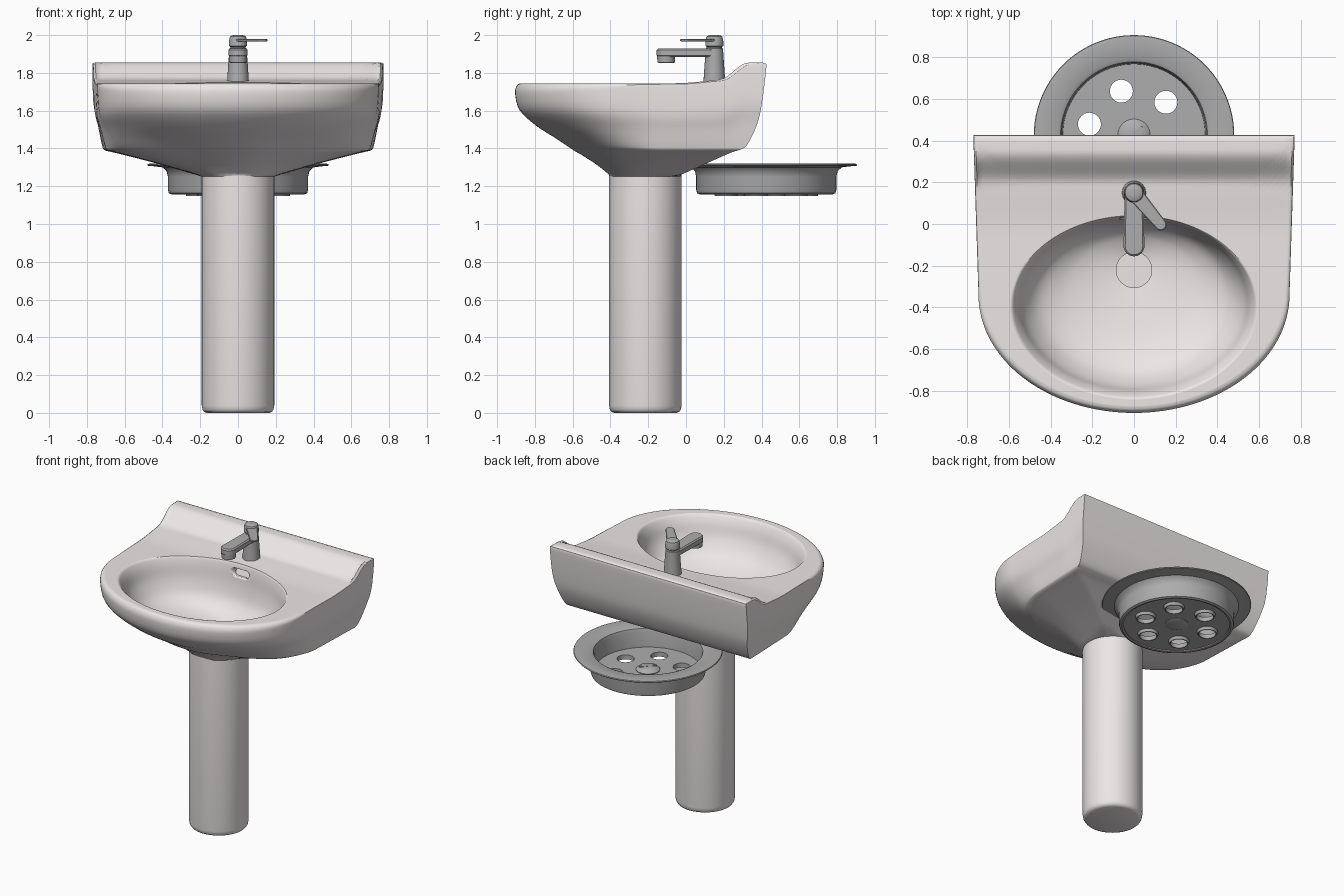
import bpy, bmesh, math
from mathutils import Vector

if "Cube" in bpy.data.objects:
    bpy.data.objects.remove(bpy.data.objects["Cube"])

def material(name, col):
    m = bpy.data.materials.new(name)
    m.diffuse_color = (*col, 1)
    m.use_nodes = True
    m.node_tree.nodes["Principled BSDF"].inputs["Base Color"].default_value = m.diffuse_color
    return m

ceramic = material("ceramic", (0.84, 0.80, 0.80))
metal = material("metal", (0.42, 0.42, 0.42))

def finish(ob, mat, angle=35):
    ob.data.materials.append(mat)
    bpy.ops.object.select_all(action='DESELECT')
    ob.select_set(True)
    bpy.context.view_layer.objects.active = ob
    bpy.ops.object.shade_smooth_by_angle(angle=math.radians(angle))
    return ob

def loft(name, rings, mat, cap=True, closed=False):
    bm = bmesh.new()
    vr = [[bm.verts.new(p) for p in r] for r in rings]
    n = len(vr[0])
    pairs = list(zip(vr, vr[1:])) + ([(vr[-1], vr[0])] if closed else [])
    for a, b in pairs:
        for i in range(n):
            j = (i + 1) % n
            bm.faces.new((a[i], a[j], b[j], b[i]))
    if cap and not closed:
        bm.faces.new(vr[0])
        bm.faces.new(vr[-1])
    bmesh.ops.recalc_face_normals(bm, faces=bm.faces)
    me = bpy.data.meshes.new(name)
    bm.to_mesh(me)
    bm.free()
    ob = bpy.data.objects.new(name, me)
    bpy.context.collection.objects.link(ob)
    return finish(ob, mat)

def circle(cx, cy, r, z, n=64):
    return [(cx + r * math.cos(2 * math.pi * i / n), cy + r * math.sin(2 * math.pi * i / n), z)
            for i in range(n)]

def lathe(name, cx, cy, profile, mat, closed=False, n=64):
    return loft(name, [circle(cx, cy, r, z, n) for r, z in profile], mat, closed=closed)

def capsule(name, p, q, rp, rq, zs, mat):
    """Flat bar with round ends; zs holds (z, inset) levels."""
    a0 = math.atan2(q[1] - p[1], q[0] - p[0])
    rings = []
    for z, inset in zs:
        ring = []
        for c, r, s in ((q, rq, -0.5), (p, rp, 0.5)):
            for k in range(17):
                a = a0 + math.pi * (s + k / 16)
                ring.append((c[0] + (r - inset) * math.cos(a), c[1] + (r - inset) * math.sin(a), z))
        rings.append(ring)
    return loft(name, rings, mat)

def spline(keys, steps):
    """Catmull-Rom through the key tuples."""
    out = []
    for i in range(len(keys) - 1):
        a, b, c, d = (Vector(keys[min(max(i + k, 0), len(keys) - 1)]) for k in (-1, 0, 1, 2))
        for s in range(steps):
            t = s / steps
            out.append(0.5 * (2 * b + (c - a) * t + (2 * a - 5 * b + 4 * c - d) * t * t
                              + (3 * b - a - 3 * c + d) * t ** 3))
    return out + [Vector(keys[-1])]

def smooth(t):
    t = min(max(t, 0), 1)
    return t * t * (3 - 2 * t)

# ---- basin: outline in plan, then rings from underside over the rim into the bowl
CY = -0.215
half = [(0.77 * i / 18, 0.425) for i in range(18)]
half += [(0.77 - 0.025 * i / 22, 0.425 - 0.765 * i / 22) for i in range(22)]
half += [(0.745 * math.cos(a), -0.34 - 0.565 * math.sin(a))
         for a in (math.pi / 2 * i / 32 for i in range(33))]
half[-1] = (0, -0.905)
outline = half + [(-x, y) for x, y in half[-2:0:-1]]

def top_z(y):
    return 1.745 + 0.02 * smooth((y + 0.05) / 0.3) + 0.09 * smooth((y - 0.19) / 0.16)

# side scale, back scale, height / front scale, height
shell = spline([
    (.985, .965, 1, .955, 1), (.996, .99, .985, .985, .97), (1, 1, .94, 1, .85),
    (.995, .965, .55, .965, .6), (.965, .925, .3, .84, .37), (.935, .84, .06, .68, .17),
    (.915, .77, 0, .55, 0), (.84, .70, -.04, .48, -.08), (.55, .5, -.2, .37, -.22),
    (.3, .3, -.36, .28, -.36)], 4)

def shell_ring(key):
    sx, sy, h, sf, hf = key
    ring = []
    for x, y in outline:
        w = smooth((-0.1 - y) / 0.75)
        kx = sx + (sf - sx) * w
        ky = sy if y > CY else kx
        hh = h + (hf - h) * w
        z = 1.39 + max(hh, 0) * (top_z(y) - 1.39) + min(hh, 0) * 0.355
        ring.append((x * kx, CY + (y - CY) * ky, z))
    return ring

def bowl_ring(f, z=None):
    ring = []
    rx, ry, cy = 0.59 - 0.505 * f, 0.44 - 0.355 * f, -0.4 + 0.18 * f
    for x, y in outline:
        a = math.atan2((y + 0.4) / 0.44, x / 0.59)
        px, py = rx * math.cos(a), cy + ry * math.sin(a)
        ring.append((px, py, top_z(py) if z is None else z))
    return ring

foot = []
for x, y in outline:
    d = Vector((x, y - CY)).normalized() * 0.19
    foot.append((d.x, CY + d.y, 1.25))
rings = [foot] + [shell_ring(k) for k in reversed(shell)]
edge, lip = rings[-1], bowl_ring(0)
for i in range(1, 25):
    t = i / 24
    ring = []
    for e, l in zip(edge, lip):
        y = e[1] + (l[1] - e[1]) * t
        ring.append((e[0] + (l[0] - e[0]) * t, y, top_z(y)))
    rings.append(ring)
bowl = spline([(0, 1.745), (.025, 1.735), (.07, 1.69), (.13, 1.6), (.26, 1.51),
               (.47, 1.455), (.7, 1.425), (1, 1.40)], 4)
rings += [bowl_ring(f, z) for f, z in bowl[1:]]
rings.append([(x, y, 1.385) for x, y, z in rings[-1]])
basin = loft("basin", rings, ceramic)

# overflow slot in the back wall of the bowl
cutter = capsule("overflow_cutter", (-0.045, 0), (0.045, 0), 0.024, 0.024,
                 [(-0.05, 0), (0.05, 0)], ceramic)
cutter.location = (0, 0.03, 1.69)
cutter.rotation_euler = (math.radians(68), 0, 0)
cutter.hide_render = True
cutter.hide_set(True)
mod = basin.modifiers.new("overflow", 'BOOLEAN')
mod.object = cutter
mod.operation = 'DIFFERENCE'
mod.solver = 'EXACT'

# ---- pedestal
lathe("pedestal", 0, CY, [(.165, 0), (.18, .006), (.188, .018), (.192, .04), (.192, 1.27)], ceramic)

# ---- tap
lathe("tap_body", 0, .15, [(.058, 1.74), (.056, 1.78), (.047, 1.91), (.047, 1.928), (.041, 1.932),
                           (.041, 1.938), (.048, 1.943), (.047, 1.975), (.042, 1.992),
                           (.03, 1.999), (.012, 2.0)], metal, n=40)
capsule("tap_spout", (0, .15), (0, -.105), .045, .05,
        [(1.885, .008), (1.892, 0), (1.922, 0), (1.93, .008)], metal)
lathe("tap_nozzle", 0, -.105, [(.04, 1.853), (.046, 1.856), (.049, 1.9)], metal, n=40)
capsule("tap_lever", (0, .15), (.128, -.003), .038, .028,
        [(1.967, .004), (1.970, 0), (1.977, 0), (1.98, .004)], metal)

# ---- drain strainer behind the pedestal
DY = 0.425
lathe("strainer_cup", 0, DY, [
    (.48, 1.312), (.477, 1.318), (.46, 1.321), (.37, 1.316), (.352, 1.308), (.346, 1.29),
    (.340, 1.16), (.352, 1.157), (.366, 1.163), (.371, 1.18), (.371, 1.25), (.378, 1.28),
    (.40, 1.300), (.45, 1.306), (.477, 1.308)], metal, closed=True, n=96)

cu = bpy.data.curves.new("strainer_plate", 'CURVE')
cu.dimensions = '2D'
cu.fill_mode = 'BOTH'
cu.extrude = 0.006
holes = [(0.22 * math.cos(a), DY + 0.22 * math.sin(a))
         for a in (math.radians(46 + 60 * k) for k in range(6))]
for cx, cy, r in [(0, DY, .345)] + [(x, y, .056) for x, y in holes]:
    sp = cu.splines.new('POLY')
    pts = circle(cx, cy, r, 0, 48)
    sp.points.add(len(pts) - 1)
    for p, c in zip(sp.points, pts):
        p.co = (*c, 1)
    sp.use_cyclic_u = True
tmp = bpy.data.objects.new("plate_curve", cu)
bpy.context.collection.objects.link(tmp)
me = bpy.data.meshes.new_from_object(tmp.evaluated_get(bpy.context.evaluated_depsgraph_get()))
bpy.data.objects.remove(tmp)
plate = bpy.data.objects.new("strainer_plate", me)
plate.location.z = 1.174
bpy.context.collection.objects.link(plate)
finish(plate, metal)
for k, (x, y) in enumerate(holes):
    lathe(f"hole_collar_{k + 1}", x, y, [(.055, 1.178), (.055, 1.149), (.061, 1.149), (.068, 1.17)],
          metal, closed=True, n=32)

# slotted screw at the centre of the strainer
lathe("strainer_screw", 0, DY, [(.06, 1.16), (.075, 1.166), (.078, 1.185), (.06, 1.2), (.03, 1.206),
                                (.008, 1.207)], metal, n=40)
d = Vector((math.cos(math.radians(46)), math.sin(math.radians(46)))) * 0.05
capsule("screw_slot", (-d.x, DY - d.y), (d.x, DY + d.y), .008, .008, [(1.19, 0), (1.208, 0)], metal)
